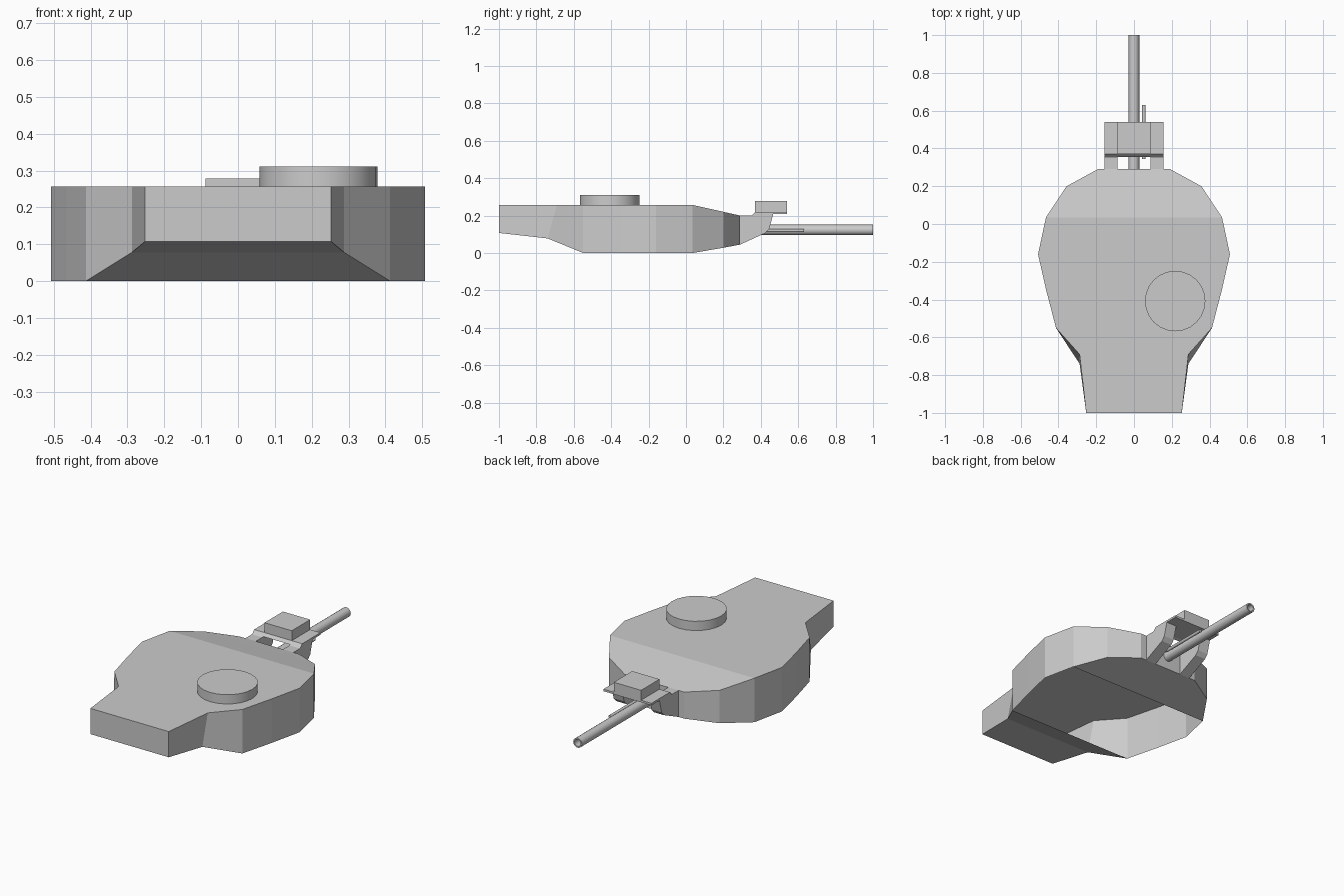
import bpy, bmesh
from mathutils import Matrix, Vector

if "Cube" in bpy.data.objects:
    bpy.data.objects.remove(bpy.data.objects["Cube"])


def make(name, verts, faces, fix_normals=True):
    mesh = bpy.data.meshes.new(name)
    mesh.from_pydata(verts, [], faces)
    bm = bmesh.new()
    bm.from_mesh(mesh)
    if fix_normals:
        bmesh.ops.recalc_face_normals(bm, faces=bm.faces)
    bm.to_mesh(mesh)
    bm.free()
    obj = bpy.data.objects.new(name, mesh)
    bpy.context.collection.objects.link(obj)
    return obj


def smooth(obj):
    bpy.ops.object.select_all(action='DESELECT')
    obj.select_set(True)
    bpy.context.view_layer.objects.active = obj
    bpy.ops.object.shade_smooth_by_angle(angle=0.7)


def extrude_x(name, profile, x0, x1):
    """Prism from a (y, z) profile between two x positions."""
    n = len(profile)
    verts = [(x, y, z) for x in (x0, x1) for y, z in profile]
    faces = [tuple(range(n)), tuple(range(2 * n - 1, n - 1, -1))]
    faces += [(i, (i + 1) % n, (i + 1) % n + n, i + n) for i in range(n)]
    return make(name, verts, faces)


def lathe_y(name, profile, x, z, sides):
    """Revolve (radius, y) points around an axis along y; ends are capped."""
    bm = bmesh.new()
    rings = []
    for r, y in profile:
        m = Matrix.Translation((x, y, z)) @ Matrix.Rotation(1.5707963, 4, 'X')
        rings.append(bmesh.ops.create_circle(bm, segments=sides, radius=r, matrix=m)["verts"])
    for a, b in zip(rings, rings[1:]):
        for i in range(sides):
            j = (i + 1) % sides
            bm.faces.new((a[i], a[j], b[j], b[i]))
    bm.faces.new(rings[0])
    bm.faces.new(rings[-1])
    bmesh.ops.recalc_face_normals(bm, faces=bm.faces)
    mesh = bpy.data.meshes.new(name)
    bm.to_mesh(mesh)
    bm.free()
    obj = bpy.data.objects.new(name, mesh)
    bpy.context.collection.objects.link(obj)
    smooth(obj)
    return obj


# Turret shell: stations from rear to front (half width, y top, z top, y bottom, z bottom)
stations = [
    (0.253, -1.0, 0.257, -1.0, 0.107),
    (0.288, -0.69, 0.257, -0.74, 0.078),
    (0.413, -0.55, 0.257, -0.55, 0.0),
    (0.465, -0.35, 0.257, -0.35, 0.0),
    (0.508, -0.16, 0.257, -0.16, 0.0),
    (0.466, 0.035, 0.257, 0.035, 0.0),
    (0.357, 0.20, 0.220, 0.20, 0.028),
    (0.192, 0.29, 0.200, 0.29, 0.045),
]
verts, faces = [], []
for w, yt, zt, yb, zb in stations:
    verts += [(-w, yt, zt), (w, yt, zt), (w, yb, zb), (-w, yb, zb)]
for i in range(len(stations) - 1):
    a, b = 4 * i, 4 * i + 4
    faces += [(a, a + 1, b + 1, b), (a + 1, a + 2, b + 2, b + 1), (a + 3, a, b, b + 3)]
    if i not in (2, 3, 4):  # the ring opening underneath stays open
        faces.append((a + 2, a + 3, b + 3, b + 2))
n = len(verts)
faces += [(0, 3, 2, 1), (n - 4, n - 3, n - 2, n - 1)]
make("turret_shell", verts, faces)

# Round roof hatch, open below where it meets the roof
bm = bmesh.new()
bmesh.ops.create_cone(bm, cap_ends=True, segments=24, radius1=0.16, radius2=0.16, depth=0.054,
                      matrix=Matrix.Translation((0.218, -0.408, 0.284)))
bmesh.ops.delete(bm, geom=[f for f in bm.faces if f.normal.z < -0.9], context='FACES_ONLY')
mesh = bpy.data.meshes.new("roof_hatch")
bm.to_mesh(mesh)
bm.free()
hatch = bpy.data.objects.new("roof_hatch", mesh)
bpy.context.collection.objects.link(hatch)
smooth(hatch)

# Front bracket arms
arm = [(0.29, 0.2), (0.35, 0.2), (0.37, 0.21), (0.467, 0.21),
       (0.445, 0.13), (0.425, 0.107), (0.29, 0.045)]
for name, s in (("left_arm", -1), ("right_arm", 1)):
    extrude_x(name, arm, s * 0.088, s * 0.155)

# Plate with sloped rear edge, and the box on it
extrude_x("bracket_plate", [(0.355, 0.203), (0.37, 0.22), (0.54, 0.22), (0.54, 0.208), (0.37, 0.208)],
          -0.155, 0.155)
extrude_x("sight_box", [(0.37, 0.22), (0.54, 0.22), (0.54, 0.278), (0.37, 0.278)], -0.088, 0.088)

# Main barrel with hollow muzzle, and the small secondary barrel
lathe_y("main_barrel", [(0.028, 0.29), (0.028, 1.0), (0.02, 1.0), (0.02, 0.9)], 0.0, 0.123, 16)
lathe_y("secondary_barrel", [(0.009, 0.345), (0.009, 0.63)], 0.052, 0.12, 10)
